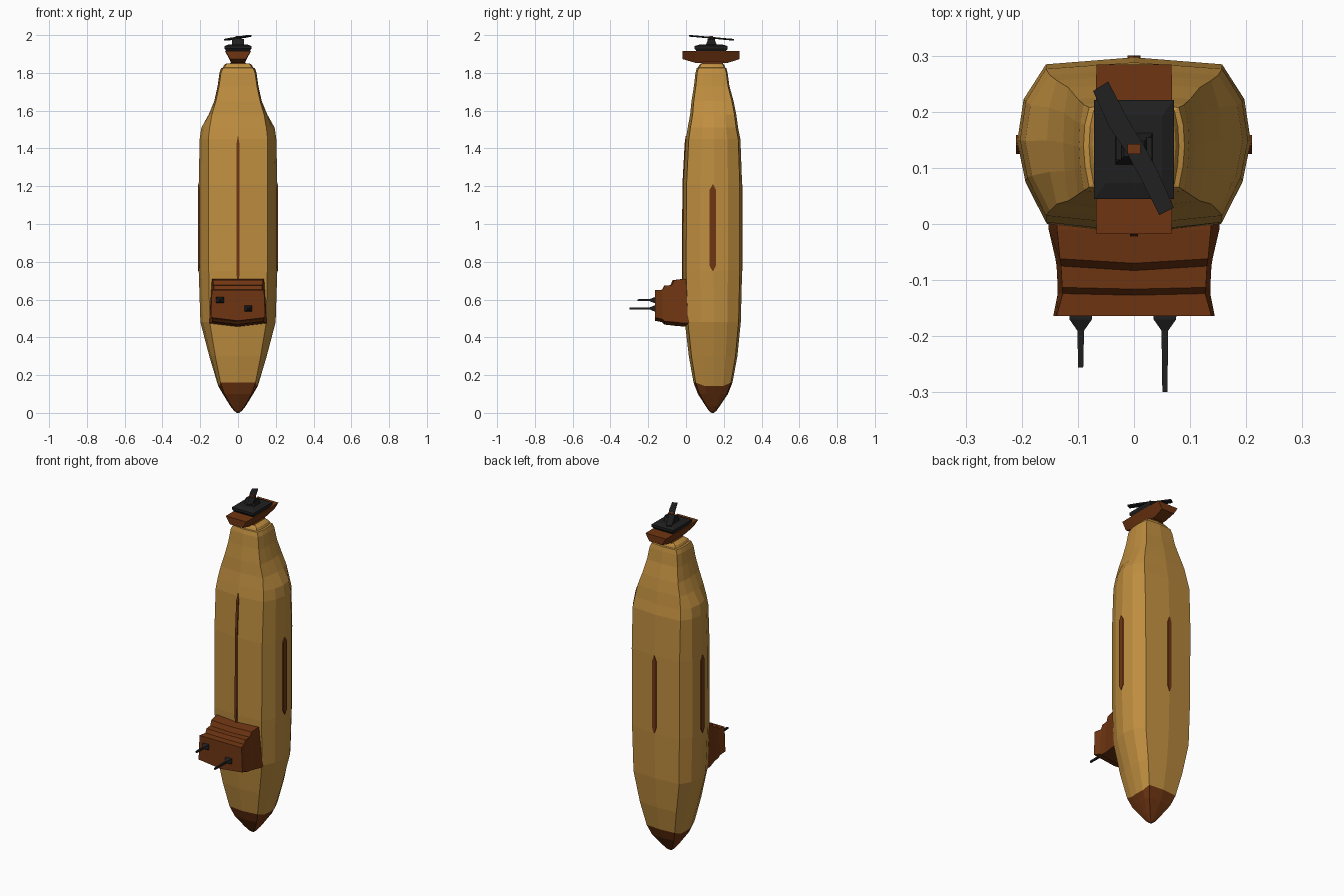
import bpy, bmesh
from mathutils import Vector


def material(name, rgb):
    m = bpy.data.materials.new(name)
    m.diffuse_color = (*rgb, 1)
    return m


GOLD = material("gold_skin", (0.52, 0.27, 0.05))
BROWN = material("brown_trim", (0.16, 0.036, 0.006))
DARK = material("dark_metal", (0.014, 0.014, 0.015))


def loft(name, rings, mat):
    """Skin a list of equal-length point rings and cap both ends."""
    bm = bmesh.new()
    vs = [[bm.verts.new(p) for p in r] for r in rings]
    n = len(rings[0])
    for a, b in zip(vs, vs[1:]):
        for i in range(n):
            j = (i + 1) % n
            bm.faces.new((a[i], a[j], b[j], b[i]))
    bm.faces.new(vs[0][::-1])
    bm.faces.new(vs[-1])
    bmesh.ops.recalc_face_normals(bm, faces=bm.faces)
    me = bpy.data.meshes.new(name)
    bm.to_mesh(me)
    bm.free()
    me.materials.append(mat)
    ob = bpy.data.objects.new(name, me)
    bpy.context.collection.objects.link(ob)
    return ob


def rect_z(cx, cy, z, hx, hy):
    return [(cx - hx, cy - hy, z), (cx + hx, cy - hy, z),
            (cx + hx, cy + hy, z), (cx - hx, cy + hy, z)]


def rect_y(cx, y, cz, hx, hz):
    return [(cx - hx, y, cz - hz), (cx + hx, y, cz - hz),
            (cx + hx, y, cz + hz), (cx - hx, y, cz + hz)]


def hull_ring(z, hw, corner, yf, yb, drop=0.0):
    """Twelve-sided hull section; drop lowers the side points."""
    d, c = yb - yf, corner
    half = [(0, yf, 0), (c, yf + 0.055 * d, 0),
            (c + 0.72 * (hw - c), yf + 0.29 * d, drop), (hw, yf + 0.52 * d, drop),
            (c + 0.78 * (hw - c), yf + 0.76 * d, drop), (c, yb - 0.04 * d, 0), (0, yb, 0)]
    right = [(x, y, z - s) for x, y, s in half]
    return right + [(-x, y, h) for x, y, h in right[-2:0:-1]]


# envelope
seam = (0.16, 0.105, 0.092, 0.04, 0.246, 0.018)
hull = [seam, (0.3, 0.152, 0.12, 0.015, 0.272), (0.48, 0.199, 0.15, -0.006, 0.29),
        (0.75, 0.208, 0.155, -0.017, 0.297), (1.21, 0.208, 0.157, -0.014, 0.297),
        (1.45, 0.203, 0.157, -0.001, 0.288), (1.51, 0.194, 0.15, 0.009, 0.276),
        (1.58, 0.155, 0.138, 0.022, 0.266), (1.65, 0.126, 0.117, 0.029, 0.252),
        (1.73, 0.108, 0.1, 0.042, 0.23), (1.80, 0.098, 0.09, 0.05, 0.22),
        (1.825, 0.09, 0.08, 0.057, 0.214), (1.828, 0.08, 0.072, 0.063, 0.208),
        (1.842, 0.074, 0.066, 0.07, 0.202), (1.85, 0.062, 0.055, 0.08, 0.195)]
loft("envelope", [hull_ring(*r) for r in hull], GOLD)

# tail tip
tip = [(0, 0.006, 0.004, 0.135, 0.147), (0.01, 0.02, 0.015, 0.122, 0.16),
       (0.035, 0.04, 0.034, 0.105, 0.178), (0.1, 0.08, 0.072, 0.063, 0.222), seam]
loft("tail_tip", [hull_ring(*r) for r in tip], BROWN)

# inlaid stripes
loft("front_stripe", [rect_z(0, y + 0.008, z, h, 0.01) for z, y, h in
     [(0.68, -0.017, 0.006), (0.75, -0.02, 0.007), (1.21, -0.017, 0.007),
      (1.43, -0.005, 0.007), (1.465, 0, 0.001)]], BROWN)
ENDS = [(0.75, 0.1), (0.78, 1), (1.18, 1), (1.21, 0.1)]
loft("back_stripe", [rect_z(0, 0.289, z, 0.012 * k, 0.011) for z, k in ENDS], BROWN)
for side, s in (("right", 1), ("left", -1)):
    loft(side + "_stripe", [rect_z(s * 0.2, 0.142, z, 0.0105, 0.017 * k)
                            for z, k in ENDS], BROWN)


# stepped cabin
def cabin_ring(y, top, bottom, zt, zb, keel, bow):
    return [(-top, y, zt), (0, y - bow, zt), (top, y, zt),
            (bottom, y, zb), (0, y - bow, keel), (-bottom, y, zb)]


cabin = [(0.03, 0.14, 0.155, 0.71, 0.475, 0.455, 0), (-0.01, 0.137, 0.152, 0.71, 0.475, 0.457, 0),
         (-0.062, 0.132, 0.14, 0.703, 0.48, 0.462, 0.008), (-0.075, 0.13, 0.138, 0.676, 0.482, 0.464, 0.008),
         (-0.113, 0.128, 0.136, 0.674, 0.485, 0.468, 0.003), (-0.124, 0.127, 0.136, 0.652, 0.495, 0.48, 0.003),
         (-0.164, 0.138, 0.144, 0.65, 0.505, 0.488, 0)]
loft("cabin", [cabin_ring(*r) for r in cabin], BROWN)

# cabin guns
for name, x, z, end in (("left_gun", -0.095, 0.597, -0.256), ("right_gun", 0.055, 0.553, -0.299)):
    loft(name, [rect_y(x, y, z, hx, hz) for y, hx, hz in
         [(-0.155, 0.021, 0.016), (-0.17, 0.02, 0.015), (-0.19, 0.006, 0.006),
          (end, 0.0045, 0.0045)]], DARK)


# top gondola
def boat_ring(y, top, bottom, zb):
    return [(-bottom, y, zb), (bottom, y, zb), (top, y, 1.915), (-top, y, 1.915)]


loft("top_gondola", [boat_ring(*r) for r in
     [(-0.018, 0.067, 0.042, 1.873), (0.05, 0.068, 0.036, 1.853),
      (0.22, 0.068, 0.036, 1.853), (0.284, 0.067, 0.042, 1.873)]], BROWN)
loft("gondola_saddle", [rect_z(0, 0.14, 1.84, 0.05, 0.05),
                        rect_z(0, 0.14, 1.86, 0.035, 0.06)], BROWN)

# turret deck and mast
loft("turret_deck", [rect_z(0, 0.133, z, hx, hy) for z, hx, hy in
     [(1.912, 0.06, 0.075), (1.928, 0.071, 0.088), (1.942, 0.071, 0.088),
      (1.95, 0.05, 0.06)]], DARK)
loft("mast", [rect_z(0, 0.134, z, hx, hy) for z, hx, hy in
     [(1.945, 0.034, 0.03), (1.965, 0.03, 0.022), (1.983, 0.018, 0.014)]], DARK)
for side, s in (("right", 1), ("left", -1)):
    loft(side + "_mast_bracket", [rect_z(s * 0.027, 0.134, z, 0.005, 0.02)
                                  for z in (1.945, 1.98)], DARK)

# bent, tilted rotor blade
axis = Vector((0.47, -0.88))
blade = []
for a, b in [((-0.073, 0.237), (-0.046, 0.254)), ((-0.045, 0.175), (-0.01, 0.185)),
             ((-0.013, 0.127), (0.016, 0.143)), ((0.01, 0.085), (0.042, 0.095)),
             ((0.045, 0.016), (0.071, 0.029))]:
    mid = (Vector(a) + Vector(b)) / 2 - Vector((0, 0.134))
    z = 1.986 + 0.08 * mid.dot(axis)
    blade.append([(*a, z - 0.004), (*b, z - 0.004), (*b, z + 0.004), (*a, z + 0.004)])
loft("rotor_blade", blade, DARK)
loft("rotor_hub", [rect_z(0, 0.134, z, 0.012, 0.009) for z in (1.975, 1.994)], BROWN)
